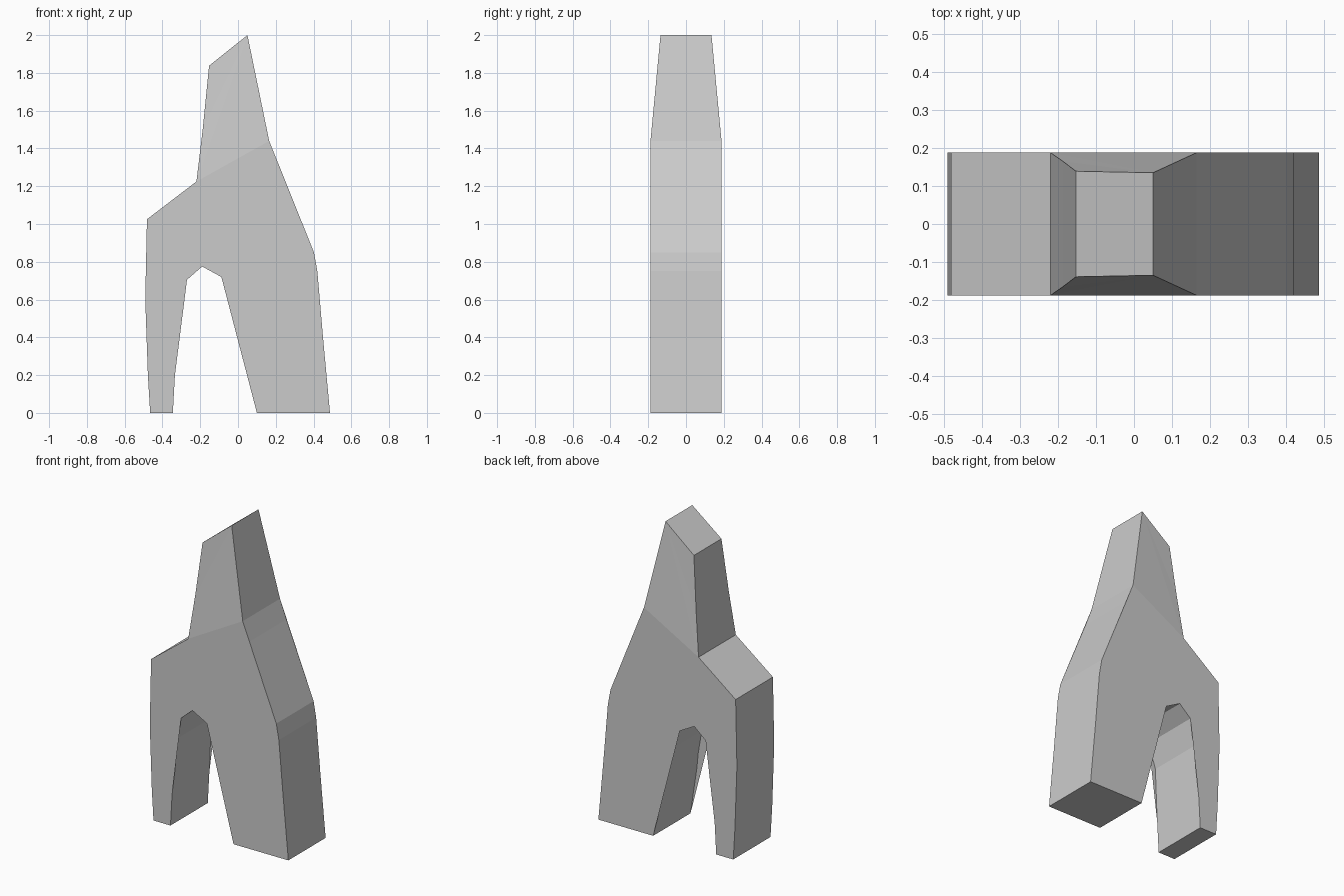
import bpy, bmesh

if "Cube" in bpy.data.objects:
    bpy.data.objects.remove(bpy.data.objects["Cube"])

HALF_DEPTH = 0.188

# Foot and arch outline seen from the front, running anticlockwise (x, z)
body = [(-0.465, 0.0), (-0.345, 0.0), (-0.334, 0.2), (-0.32, 0.55),
        (-0.27, 0.705), (-0.19, 0.775), (-0.12, 0.785), (-0.015, 0.68),
        (0.02, 0.55), (0.045, 0.4), (0.055, 0.3), (0.10, 0.0),
        (0.487, 0.0), (0.45, 0.4), (0.42, 0.75), (0.402, 0.85),
        (0.21, 1.32), (0.165, 1.44)]
# Tapered spire outline (x, z, half depth)
spire = [(0.05, 2.0, 0.135), (-0.153, 1.838, 0.139), (-0.187, 1.5, 0.165)]
# Shoulder and outer edge of the thin leg
shoulder = [(-0.22, 1.225), (-0.482, 1.025), (-0.491, 0.6), (-0.477, 0.2)]

outline = ([(x, z, HALF_DEPTH) for x, z in body] + spire
           + [(x, z, HALF_DEPTH) for x, z in shoulder])
n, first, last = len(outline), len(body) - 1, len(body) + len(spire)

bm = bmesh.new()
front = [bm.verts.new((x, -d, z)) for x, z, d in outline]
back = [bm.verts.new((x, d, z)) for x, z, d in outline]

# Front and back: flat body below the crease, sloping spire above it
for side in (front, back):
    bm.faces.new(side[:first + 1] + side[last:])
    bm.faces.new(side[first:last + 1])

# Walls around the outline, including the arch
for i in range(n):
    j = (i + 1) % n
    bm.faces.new((front[i], back[i], back[j], front[j]))

bmesh.ops.triangulate(bm, faces=[f for f in bm.faces if len(f.verts) > 4])
bmesh.ops.recalc_face_normals(bm, faces=bm.faces)

mesh = bpy.data.meshes.new("rock_arch")
bm.to_mesh(mesh)
bm.free()
bpy.context.collection.objects.link(bpy.data.objects.new("rock_arch", mesh))
